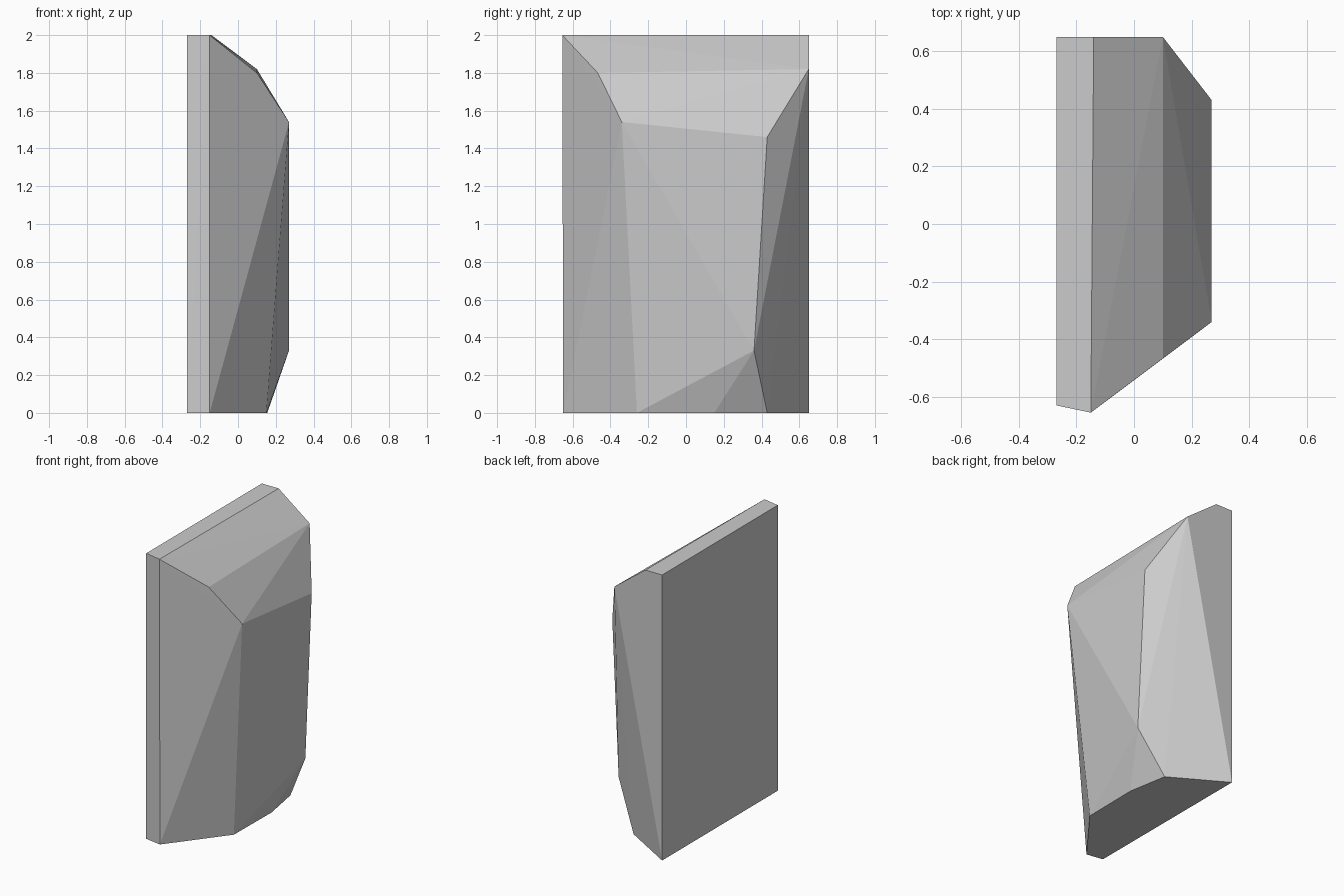
import bpy, bmesh

if "Cube" in bpy.data.objects:
    bpy.data.objects.remove(bpy.data.objects["Cube"])

# Rear sheet: flat rectangle, the same at foot and top
back = [(-0.27, y, z) for y in (-0.63, 0.65) for z in (0, 2)]
# Narrow rim beside the rear sheet
rim = [(-0.15, -0.65, 0), (-0.15, -0.655, 2), (-0.14, 0.65, 2)]
# Sloping shoulders
shoulder = [(0.10, -0.467, 1.80), (0.10, 0.65, 1.82)]
# Chipped outer face
outer = [(0.27, -0.34, 1.54), (0.27, 0.43, 1.46), (0.27, 0.36, 0.33)]
# Outer outline of the foot
foot = [(0.15, -0.26, 0), (0.155, 0.15, 0), (0.105, 0.43, 0)]

# Wrap the corners in flat facets: the slab is convex
bm = bmesh.new()
for co in back + rim + shoulder + outer + foot:
    bm.verts.new(co)
bmesh.ops.convex_hull(bm, input=bm.verts[:])
bmesh.ops.recalc_face_normals(bm, faces=bm.faces[:])

mesh = bpy.data.meshes.new("stone_slab")
bm.to_mesh(mesh)
bm.free()
slab = bpy.data.objects.new("stone_slab", mesh)
bpy.context.collection.objects.link(slab)
